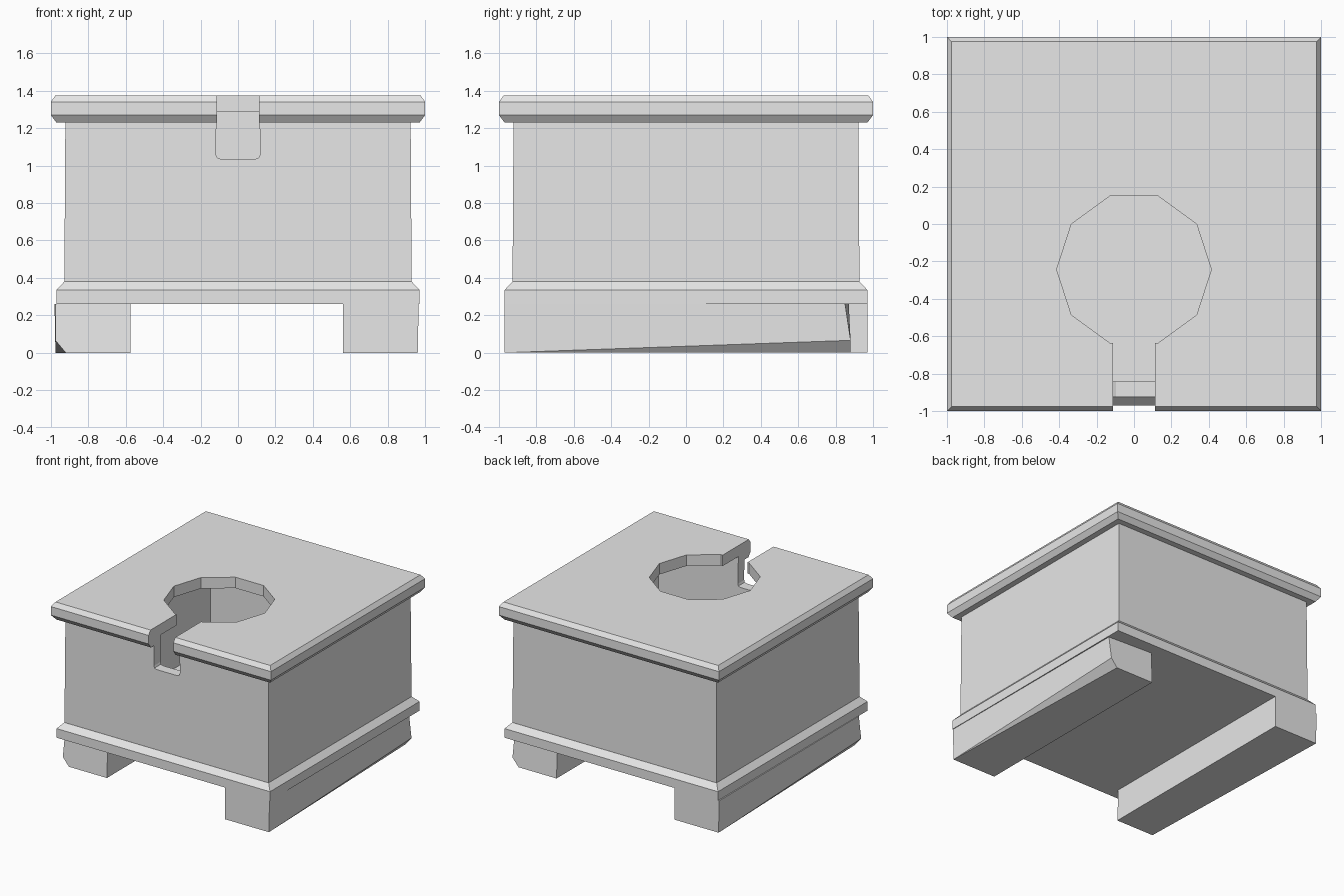
import bpy, bmesh, math

if "Cube" in bpy.data.objects:
    bpy.data.objects.remove(bpy.data.objects["Cube"])

grey = bpy.data.materials.new("plain grey")
grey.use_nodes = True
grey.diffuse_color = (0.8, 0.8, 0.8, 1)
grey.node_tree.nodes["Principled BSDF"].inputs["Base Color"].default_value = (0.8, 0.8, 0.8, 1)


def loft(name, rings):
    """Closed solid through rings that all have the same number of points."""
    bm = bmesh.new()
    loops = [[bm.verts.new(p) for p in ring] for ring in rings]
    n = len(loops[0])
    for a, b in zip(loops, loops[1:]):
        for i in range(n):
            j = (i + 1) % n
            bm.faces.new((a[i], a[j], b[j], b[i]))
    bm.faces.new(loops[0])
    bm.faces.new(loops[-1])
    bmesh.ops.remove_doubles(bm, verts=bm.verts, dist=1e-5)
    bmesh.ops.recalc_face_normals(bm, faces=bm.faces)
    mesh = bpy.data.meshes.new(name)
    bm.to_mesh(mesh)
    bm.free()
    mesh.materials.append(grey)
    obj = bpy.data.objects.new(name, mesh)
    bpy.context.collection.objects.link(obj)
    return obj


def square(half, z):
    return [(x * half, y * half, z) for x, y in ((-1, -1), (1, -1), (1, 1), (-1, 1))]


def cut(obj, *cutters):
    for cutter in cutters:
        mod = obj.modifiers.new("cut", 'BOOLEAN')
        mod.operation = 'DIFFERENCE'
        mod.solver = 'EXACT'
        mod.object = cutter
        bpy.context.view_layer.objects.active = obj
        bpy.ops.object.modifier_apply(modifier=mod.name)


# Stacked shells: footed base, box walls and chamfered lid
base = loft("base_plate", [square(0.97, 0.26), square(0.97, 0.335), square(0.928, 0.38)])
box = loft("box_walls", [square(0.928, 0.3), square(0.922, 1.25)])
lid = loft("lid", [square(0.97, 1.23), square(1, 1.27), square(1, 1.34), square(0.975, 1.375)])

# Cutters: inner cavity, ten-sided opening, lid slot and wall notch
cavity = loft("cavity_cutter", [square(0.84, 0.35), square(0.84, 1.285)])
circle = [(0.413 * math.cos(math.tau * i / 10), 0.413 * math.sin(math.tau * i / 10) - 0.243)
          for i in range(10)]
opening = loft("opening_cutter", [[(x, y, z) for x, y in circle] for z in (1.1, 1.5)])
slot = loft("slot_cutter", [[(x, y, z) for x, y in ((-0.112, -1.1), (0.112, -1.1),
            (0.112, -0.5), (-0.112, -0.5))] for z in (1.1, 1.5)])
notch_shape = [(-0.112, 1.5), (-0.118, 1.06), (-0.112, 1.043), (-0.095, 1.036),
               (0.095, 1.036), (0.112, 1.043), (0.118, 1.06), (0.112, 1.5)]
notch = loft("notch_cutter", [[(x, y, z) for x, z in notch_shape] for y in (-1.1, -0.7)])

cut(base, cavity)
cut(box, cavity, notch)
cut(lid, cavity, opening, slot)
for helper in (cavity, opening, slot, notch):
    bpy.data.objects.remove(helper)


# Runner feet, each with a worn outer corner at one end
def runner(name, side, shift):
    plain = [(0.56, -0.97, 0), (0.96, -0.97, 0), (0.96, -0.97, 0),
             (0.965, -0.97, 0.262), (0.56, -0.97, 0.262)]
    worn = [(0.56, 0.88, 0), (0.905, 0.88, 0), (0.96, 0.88, 0.066),
            (0.96, 0.85, 0.262), (0.56, 0.87, 0.262)]
    loft(name, [[(side * x + shift, side * y, z) for x, y, z in ring]
                for ring in (plain, worn)])


runner("left_runner", 1, 0)
runner("right_runner", -1, -0.015)
